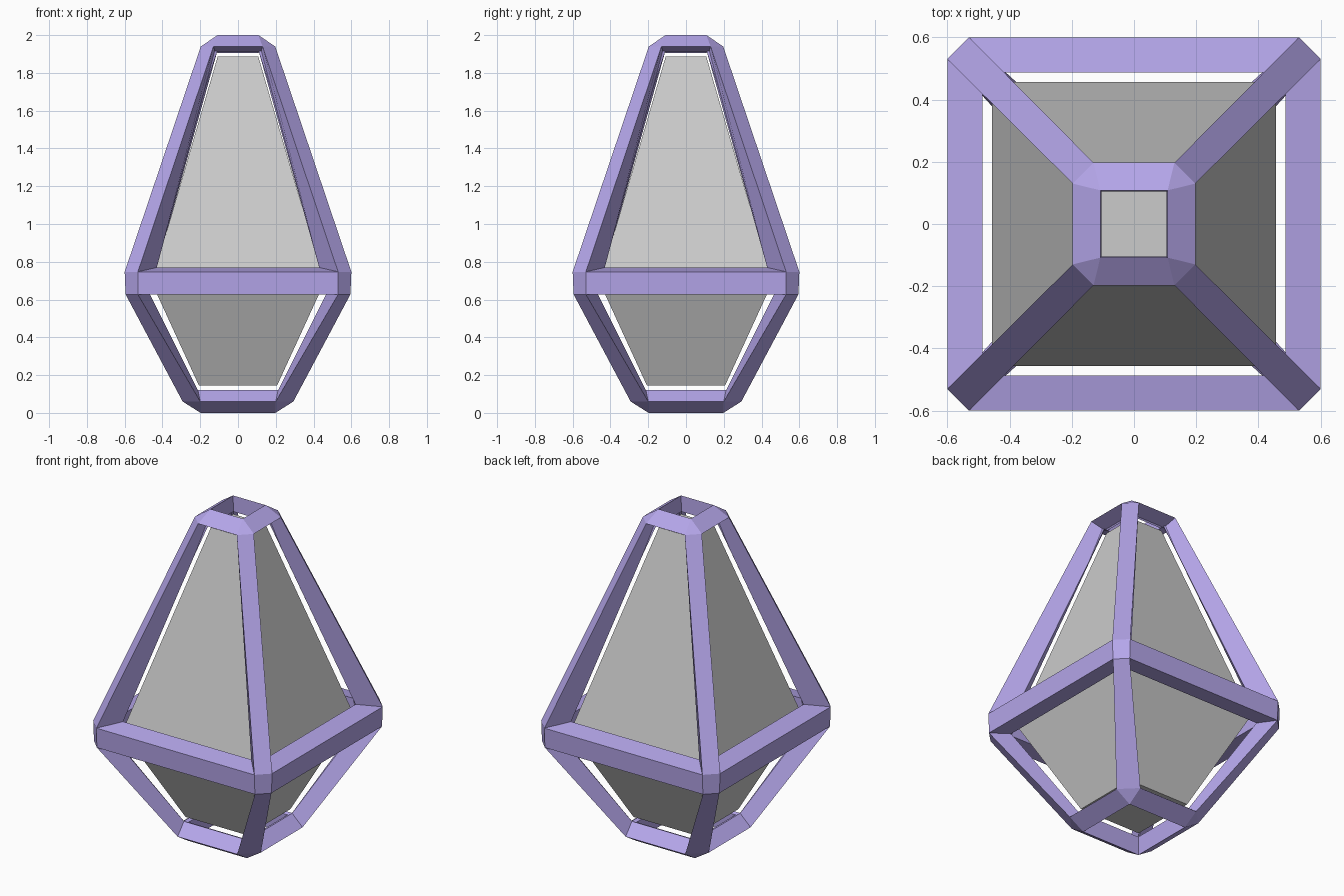
import bpy, bmesh
from mathutils import Matrix, Vector
from math import pi

if "Cube" in bpy.data.objects:
    bpy.data.objects.remove(bpy.data.objects["Cube"])

# Half-section points (half width, depth, height), from the top hole down to the bottom hole
OUTER = [(.108, .108, 2.0), (.13, .197, 1.94), (.53, .60, .747),
         (.53, .595, .627), (.2, .293, .06), (.198, .198, 0)]
INNER = [(.104, .104, 1.905), (.122, .11, 1.913), (.43, .487, .77),
         (.47, .487, .635), (.212, .215, .12), (.195, .195, .112)]


def finish(name, bm, color=None):
    bmesh.ops.remove_doubles(bm, verts=bm.verts[:], dist=.0005)
    bmesh.ops.recalc_face_normals(bm, faces=bm.faces[:])
    mesh = bpy.data.meshes.new(name)
    bm.to_mesh(mesh)
    bm.free()
    obj = bpy.data.objects.new(name, mesh)
    bpy.context.collection.objects.link(obj)
    if color:
        mat = bpy.data.materials.new(name + "_colour")
        mat.diffuse_color = color
        mat.use_nodes = True
        mat.node_tree.nodes["Principled BSDF"].inputs["Base Color"].default_value = mat.diffuse_color
        mesh.materials.append(mat)
    return obj


def point(p, side, k):
    return Matrix.Rotation(k * pi / 2, 3, 'Z') @ Vector((side * p[0], -p[1], p[2]))


def add_face(bm, pts):
    unique = []
    for p in pts:
        if all((p - q).length > .0005 for q in unique):
            unique.append(p)
    bm.faces.new([bm.verts.new(p) for p in unique])


# Lantern frame: chamfered bars with depth, around open panels
bm = bmesh.new()
for k in range(4):
    for shell in (OUTER, INNER):
        # horizontal rings
        for i in (0, 2, 4):
            a, b = shell[i], shell[i + 1]
            add_face(bm, [point(a, -1, k), point(a, 1, k), point(b, 1, k), point(b, -1, k)])
        # corner bars and joints
        for a, b in zip(shell, shell[1:]):
            add_face(bm, [point(a, 1, k), point(b, 1, k),
                          point(b, -1, k + 1), point(a, -1, k + 1)])
    # walls above and below each opening
    for o, n in zip(OUTER, INNER):
        add_face(bm, [point(o, -1, k), point(o, 1, k), point(n, 1, k), point(n, -1, k)])
    # walls at the sides of each opening
    for i in (1, 3):
        for s in (-1, 1):
            add_face(bm, [point(OUTER[i], s, k), point(OUTER[i + 1], s, k),
                          point(INNER[i + 1], s, k), point(INNER[i], s, k)])
finish("lantern_frame", bm, (.46, .38, .82, 1))

# Inner glass body: stacked square tapers
bm = bmesh.new()
rings = [[bm.verts.new((sx * r, sy * r, z)) for sx, sy in ((-1, -1), (1, -1), (1, 1), (-1, 1))]
         for r, z in ((.207, .145), (.457, .69), (.107, 1.888))]
for lo, hi in zip(rings, rings[1:]):
    for i in range(4):
        j = (i + 1) % 4
        bm.faces.new((lo[i], lo[j], hi[j], hi[i]))
bm.faces.new(rings[0])
bm.faces.new(rings[-1])
finish("glass_body", bm)
